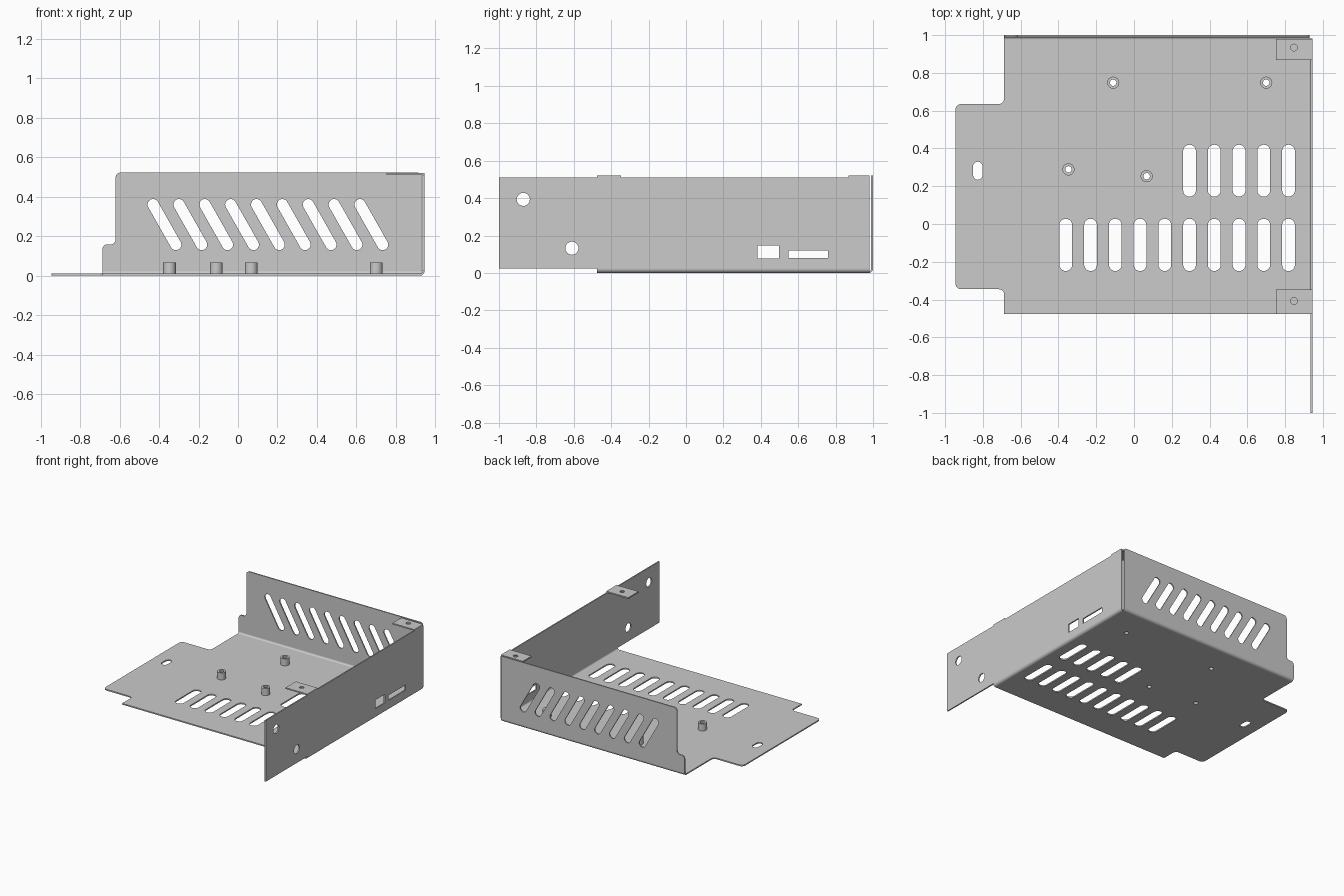
import bpy, bmesh
from math import sin, cos, pi, atan2
from mathutils import Matrix, Vector

default = bpy.data.objects.get("Cube")
if default:
    bpy.data.objects.remove(default, do_unlink=True)

T = 0.01       # sheet thickness
R = 0.023      # outer bend radius
RIGHT, BACK, TOP = 0.945, 1.0, 0.51
FRONT_EDGE, WALL_END = -0.476, 0.982   # ends of the side fold
LEFT_EDGE, BACK_END = -0.687, 0.93     # ends of the back fold

steel = bpy.data.materials.new("grey sheet metal")
steel.use_nodes = True
GREY = (0.595, 0.595, 0.595, 1)
steel.diffuse_color = GREY
steel.node_tree.nodes["Principled BSDF"].inputs["Base Color"].default_value = GREY

# Sheet orientations: local u, v and extrusion axis as columns
FLAT = Matrix.Identity(3)
FACING_FRONT = Matrix(((1, 0, 0), (0, 0, -1), (0, 1, 0)))
FACING_SIDE = Matrix(((0, 0, 1), (1, 0, 0), (0, 1, 0)))


def rounded(corners):
    """Outline from (u, v, radius) right-angled corners."""
    pts = []
    for i, (u, v, r) in enumerate(corners):
        p = Vector((u, v))
        if not r:
            pts.append(p)
            continue
        d1 = (Vector(corners[i - 1][:2]) - p).normalized()
        d2 = (Vector(corners[(i + 1) % len(corners)][:2]) - p).normalized()
        c = p + r * (d1 + d2)
        pts += [c - r * (d2 * cos(k * pi / 12) + d1 * sin(k * pi / 12)) for k in range(7)]
    return pts


def rect(u0, u1, v0, v1):
    return [(u0, v0), (u1, v0), (u1, v1), (u0, v1)]


def circle(u, v, r, n=32):
    return [(u + r * cos(2 * pi * k / n), v + r * sin(2 * pi * k / n)) for k in range(n)]


def slot(a, b, r, n=10):
    """Round-ended slot between two end centres."""
    t = atan2(b[1] - a[1], b[0] - a[0])
    return [(c[0] + r * cos(s + k * pi / n), c[1] + r * sin(s + k * pi / n))
            for c, s in ((b, t - pi / 2), (a, t + pi / 2)) for k in range(n + 1)]


def sheet(name, outline, axes, centre, depth=T, holes=()):
    """Extruded profile with holes, centred on its extrusion axis."""
    curve = bpy.data.curves.new(name, 'CURVE')
    curve.dimensions = '2D'
    curve.fill_mode = 'BOTH'
    curve.extrude = depth / 2
    for loop in [outline, *holes]:
        s = curve.splines.new('POLY')
        s.points.add(len(loop) - 1)
        for point, (u, v) in zip(s.points, loop):
            point.co = (u, v, 0, 1)
        s.use_cyclic_u = True
    temp = bpy.data.objects.new(name + "_profile", curve)
    bpy.context.collection.objects.link(temp)
    deps = bpy.context.evaluated_depsgraph_get()
    mesh = bpy.data.meshes.new_from_object(temp.evaluated_get(deps))
    bpy.data.objects.remove(temp, do_unlink=True)
    bm = bmesh.new()
    bm.from_mesh(mesh)
    bmesh.ops.remove_doubles(bm, verts=bm.verts, dist=0.0001)
    bmesh.ops.recalc_face_normals(bm, faces=bm.faces)
    bm.to_mesh(mesh)
    bm.free()
    mesh.transform(Matrix.Translation(centre) @ axes.to_4x4())
    mesh.materials.clear()
    mesh.materials.append(steel)
    obj = bpy.data.objects.new(name, mesh)
    bpy.context.collection.objects.link(obj)
    parts.append(obj)


def fold(name, edge, axes, start, end, direction):
    """Quarter-round fold between the floor and the wall at the given edge."""
    arc = [k * pi / 16 for k in range(9)]
    ring = [(edge - R + r * sin(a), R - r * cos(a))
            for r, angles in ((R, arc), (R - T, arc[::-1])) for a in angles]
    sheet(name, ring, axes, Vector(direction) * (start + end) / 2, end - start)


parts = []

# Floor with vents, a cable slot and standoff holes
standoffs = [(-0.11, 0.748), (0.70, 0.748), (-0.347, 0.289), (0.067, 0.253)]
vents = []
for i in range(10):
    x = -0.361 + 0.131 * i
    vents.append(slot((x, -0.215), (x, -0.006), 0.034))
    if i > 4:
        vents.append(slot((x, 0.179), (x, 0.386), 0.034))
vents.append(slot((-0.827, 0.259), (-0.827, 0.305), 0.025))
vents += [circle(x, y, 0.017) for x, y in standoffs]
floor = rounded([
    (LEFT_EDGE, FRONT_EDGE, 0), (RIGHT - R, FRONT_EDGE, 0), (RIGHT - R, BACK - R, 0),
    (LEFT_EDGE, BACK - R, 0), (LEFT_EDGE, 0.635, 0.03), (-0.945, 0.635, 0.03),
    (-0.945, -0.345, 0.03), (LEFT_EDGE, -0.345, 0.03)])
sheet("floor", floor, FLAT, (0, 0, T / 2), holes=vents)

# Back wall with slanted vents and a stepped left end
slants = [slot((-0.43 + 0.131 * i, 0.36), (-0.315 + 0.131 * i, 0.157), 0.028)
          for i in range(9)]
back = rounded([
    (LEFT_EDGE, R, 0), (BACK_END, R, 0), (BACK_END, 0.522, 0.02), (-0.62, 0.522, 0.025),
    (-0.62, 0.158, 0.025), (LEFT_EDGE, 0.158, 0.025)])
sheet("back_wall", back, FACING_FRONT, (0, BACK - T / 2, 0), holes=slants)

# Long side wall with mounting holes and port openings
ports = [circle(-0.87, 0.393, 0.035), circle(-0.61, 0.132, 0.035),
         rect(0.381, 0.497, 0.077, 0.146), rect(0.547, 0.76, 0.08, 0.121)]
sheet("side_wall", rect(-1, WALL_END, R, TOP), FACING_SIDE, (RIGHT - T / 2, 0, 0),
      holes=ports)

# Folds joining the walls to the floor
fold("side_fold", RIGHT, FACING_FRONT, FRONT_EDGE, WALL_END, (0, 1, 0))
fold("back_fold", BACK, FACING_SIDE, LEFT_EDGE, BACK_END, (1, 0, 0))

# Screw tabs folded in from the top of the side wall
for name, y0, y1, hole in (("front_tab", FRONT_EDGE, -0.347, -0.408),
                           ("rear_tab", 0.869, 0.98, 0.934)):
    sheet(name, rect(0.752, RIGHT, y0, y1), FLAT, (0, 0, TOP + T / 2),
          holes=[circle(0.847, hole, 0.018)])

# Hollow board standoffs
for i, (x, y) in enumerate(standoffs):
    sheet(f"standoff_{i + 1}", circle(x, y, 0.032), FLAT, (0, 0, T + 0.028), 0.056,
          holes=[circle(x, y, 0.017)])

# Smooth the rounded edges, keep the cut edges of the sheet crisp
bpy.ops.object.select_all(action='DESELECT')
for part in parts:
    part.select_set(True)
bpy.context.view_layer.objects.active = parts[0]
bpy.ops.object.shade_smooth_by_angle()
